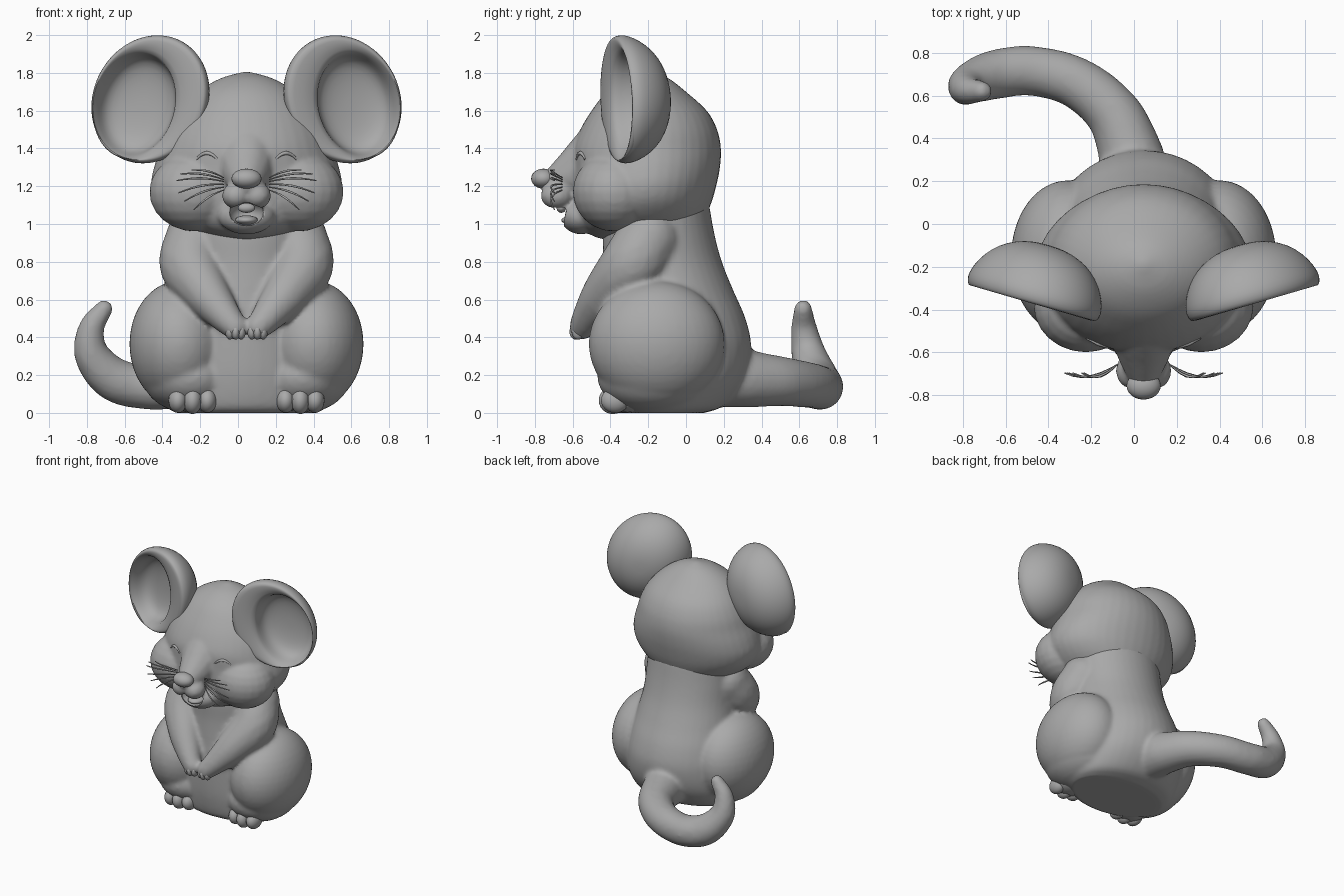
import bpy, bmesh, math
from mathutils import Vector, Matrix

if "Cube" in bpy.data.objects:
    bpy.data.objects.remove(bpy.data.objects["Cube"])

CX = 0.045                     # symmetry line of the animal
grey = bpy.data.materials.new("plain grey")
grey.diffuse_color = (0.40, 0.40, 0.40, 1)
grey.use_nodes = True
grey.node_tree.nodes["Principled BSDF"].inputs["Base Color"].default_value = grey.diffuse_color


def finish(name, bm, voxel=0, smooth=4):
    """Turn a bmesh into an object, optionally fusing overlapping volumes."""
    bmesh.ops.recalc_face_normals(bm, faces=bm.faces)
    me = bpy.data.meshes.new(name)
    bm.to_mesh(me)
    bm.free()
    me.materials.append(grey)
    for p in me.polygons:
        p.use_smooth = True
    ob = bpy.data.objects.new(name, me)
    bpy.context.collection.objects.link(ob)
    if voxel:
        r = ob.modifiers.new("fuse", 'REMESH')
        r.mode, r.voxel_size, r.use_smooth_shade = 'VOXEL', voxel, True
        s = ob.modifiers.new("soften", 'SMOOTH')
        s.factor, s.iterations = 0.5, smooth
    return ob


def ball(bm, c, r, rot=None, seg=24):
    r = (r, r, r) if isinstance(r, (int, float)) else r
    m = Matrix.Translation(c) @ (rot or Matrix()) @ Matrix.Diagonal((*r, 1))
    bmesh.ops.create_uvsphere(bm, u_segments=seg, v_segments=seg // 2, radius=1, matrix=m)


def spline(pts, steps):
    """Catmull-Rom interpolation of tuples."""
    p = [Vector(q) for q in pts]
    p = [2 * p[0] - p[1]] + p + [2 * p[-1] - p[-2]]
    out = []
    for i in range(1, len(p) - 2):
        a, b, c, d = p[i - 1:i + 3]
        for k in range(steps):
            t = k / steps
            out.append(0.5 * (2 * b + (c - a) * t + (2 * a - 5 * b + 4 * c - d) * t * t
                              + (3 * b - a - 3 * c + d) * t ** 3))
    return out + [p[-2]]


def limb(bm, pts, steps=10):
    """Tapered limb through (x, y, z, radius) points."""
    for q in spline(pts, steps):
        ball(bm, q[:3], q[3], seg=20)


def stack(bm, levels, steps=4, n=40):
    """Loft oval slices (z, half width, front y, back y)."""
    rings = []
    for z, w, y0, y1 in spline(levels, steps):
        rings.append([bm.verts.new((CX + max(w, 0.01) * math.cos(a),
                                    (y0 + y1) / 2 + (y1 - y0) / 2 * math.sin(a), z))
                      for a in (2 * math.pi * i / n for i in range(n))])
    for a, b in zip(rings, rings[1:]):
        for i in range(n):
            bm.faces.new((a[i], a[(i + 1) % n], b[(i + 1) % n], b[i]))
    bm.faces.new(rings[0])
    bm.faces.new(rings[-1])


# body: trunk, haunches, arms and tail fused together
bm = bmesh.new()
stack(bm, [(0, .38, -.38, .10), (.04, .42, -.42, .20), (.18, .44, -.45, .31),
           (.35, .43, -.46, .345), (.5, .41, -.46, .315), (.65, .38, -.45, .25),
           (.8, .355, -.44, .19), (.95, .35, -.44, .15), (1.12, .34, -.42, .12)])
for s in (-1, 1):
    ball(bm, (CX + s * .355, -.155, .365), (.265, .36, .335), seg=40)
    ball(bm, (CX + s * .30, -.17, .19), (.25, .30, .19), seg=32)
    limb(bm, [(CX + s * .26, -.20, .92, .17), (CX + s * .295, -.29, .78, .165),
              (CX + s * .215, -.42, .64, .125), (CX + s * .12, -.51, .52, .088),
              (CX + s * .062, -.55, .455, .068)])
limb(bm, [(.0, .20, .20, .17), (-.02, .34, .18, .15), (-.10, .52, .165, .13),
          (-.27, .66, .145, .12), (-.48, .715, .135, .117), (-.66, .695, .18, .115),
          (-.775, .65, .31, .092), (-.775, .625, .45, .068), (-.71, .62, .55, .048)], 12)
finish("body", bm, 0.016, 5)

# fingers and feet with toes
for s, side in ((-1, "left"), (1, "right")):
    bm = bmesh.new()
    for k in (-1, 0, 1):
        ball(bm, (CX + s * .058 + k * .03, -.583 + abs(k) * .012, .43), (.024, .034, .042))
    finish(side + "_fingers", bm)
    bm = bmesh.new()
    ball(bm, (CX + s * .285, -.31, .068), (.115, .13, .066))
    for k in (-1, 0, 1):
        ball(bm, (CX + s * .285 + k * .078, -.375 - .012 * (k == 0), .066),
             (.05, .075, .066 + .006 * (k == 0)))
    finish(side + "_foot", bm)

# head: skull, cheeks, tapering snout, muzzle and chin
bm = bmesh.new()
stack(bm, [(.915, .05, -.42, -.10), (.94, .20, -.50, .0), (1.0, .36, -.56, .08),
           (1.1, .47, -.59, .13), (1.2, .505, -.60, .16), (1.3, .49, -.60, .18),
           (1.4, .455, -.60, .185), (1.5, .42, -.56, .165), (1.6, .36, -.50, .11),
           (1.7, .26, -.42, .0), (1.77, .14, -.32, -.09), (1.805, .02, -.21, -.17)])
for s in (-1, 1):
    ball(bm, (CX + s * .27, -.38, 1.17), (.245, .22, .21))
    ball(bm, (CX + s * .055, -.685, 1.15), (.075, .085, .07))
limb(bm, [(CX, -.44, 1.36, .18), (CX, -.59, 1.265, .125), (CX, -.70, 1.215, .075)])
ball(bm, (CX, -.555, 1.04), (.15, .11, .095))
head = finish("head", bm, 0.014, 4)

# mouth opening
bm = bmesh.new()
ball(bm, (CX, -.66, 1.06), (.092, .12, .07))
cutter = finish("mouth_cutter", bm)
cutter.hide_render = True
cutter.hide_set(True)
cut = head.modifiers.new("mouth", 'BOOLEAN')
cut.operation, cut.object, cut.solver = 'DIFFERENCE', cutter, 'EXACT'

# nose, tongue, teeth
for name, c, r in (("nose", (CX, -.755, 1.24), (.08, .065, .053)),
                   ("tongue", (CX, -.585, 1.02), (.06, .075, .026)),
                   ("teeth", (CX, -.66, 1.085), (.045, .025, .026))):
    bm = bmesh.new()
    ball(bm, c, r)
    finish(name, bm)


def strands(name, paths, radius):
    """Several thin tubes in one curve object."""
    cu = bpy.data.curves.new(name, 'CURVE')
    cu.dimensions, cu.bevel_depth, cu.bevel_resolution = '3D', radius, 2
    cu.use_fill_caps = True
    for path in paths:
        sp = cu.splines.new('POLY')
        sp.points.add(len(path) - 1)
        for i, p in enumerate(path):
            sp.points[i].co = (*p, 1)
            sp.points[i].radius = 1 - 0.5 * abs(2 * i / (len(path) - 1) - 1)
        sp.use_smooth = True
    cu.materials.append(grey)
    bpy.context.collection.objects.link(bpy.data.objects.new(name, cu))


# closed smiling eyes, laid on the face surface
bpy.context.view_layer.update()
face = head.evaluated_get(bpy.context.evaluated_depsgraph_get())


def face_point(x, z):
    hit, loc, _, _ = face.ray_cast(Vector((x, -2, z)), Vector((0, 1, 0)))
    return loc if hit else Vector((x, -.6, z))


for s, side in ((-1, "left"), (1, "right")):
    arc = [face_point(CX + s * .21 + .055 * t, 1.375 - .032 * t * t)
           for t in (i / 6 - 1 for i in range(13))]
    strands(side + "_eye", [arc], 0.011)
    # whiskers fan out from the muzzle
    paths = []
    for x, z, z0 in ((.29, 1.285, 1.245), (.35, 1.265, 1.235), (.37, 1.23, 1.225),
                     (.36, 1.165, 1.21), (.33, 1.12, 1.195), (.28, 1.075, 1.18)):
        paths.append([(CX + s * (.12 + (x - .12) * t),
                       -.655 - .06 * math.sin(t * 2.4),
                       z0 + (z - z0) * t + .015 * math.sin(math.pi * t))
                      for t in (i / 6 for i in range(7))])
    strands(side + "_whiskers", paths, 0.006)

# ears: bowl-shaped ovals; (radius, depth, is_inner) profile from back to bowl floor
PROFILE = [(.12, .225, 0), (.35, .215, 0), (.58, .185, 0), (.78, .135, 0), (.92, .07, 0),
           (.985, .015, 0), (1, -.02, 0), (.975, -.05, 0), (.93, -.062, 0),
           (1.08, -.05, 1), (1.0, -.02, 1), (.95, .03, 1), (.85, .075, 1), (.6, .10, 1),
           (.3, .11, 1), (.1, .112, 1)]
for s, side in ((-1, "left"), (1, "right")):
    u = Vector((-s * .96, -.28, 0))          # towards the head
    back = Vector((-s * .28, .96, 0))        # away from the bowl opening
    centre = Vector((CX + s * .505, -.315, 1.66))
    bm = bmesh.new()
    rings, n = [], 48
    for r, d, inner in PROFILE:
        ring = []
        for i in range(n):
            a = 2 * math.pi * i / n
            c, h = math.cos(a), math.sin(a)
            if inner:
                pu, pz = -.075 + .215 * r * c, -.03 + .27 * r * h
            else:
                pu, pz = .322 * r * c, .342 * r * h
            pu += .12 * pz                   # lean of the oval
            ring.append(bm.verts.new(centre + u * pu + back * d + Vector((0, 0, pz))))
        rings.append(ring)
    for a, b in zip(rings, rings[1:]):
        for i in range(n):
            bm.faces.new((a[i], a[(i + 1) % n], b[(i + 1) % n], b[i]))
    bm.faces.new(rings[0])
    bm.faces.new(rings[-1])
    ear = finish(side + "_ear", bm)
    sub = ear.modifiers.new("round", 'SUBSURF')
    sub.levels = sub.render_levels = 1
